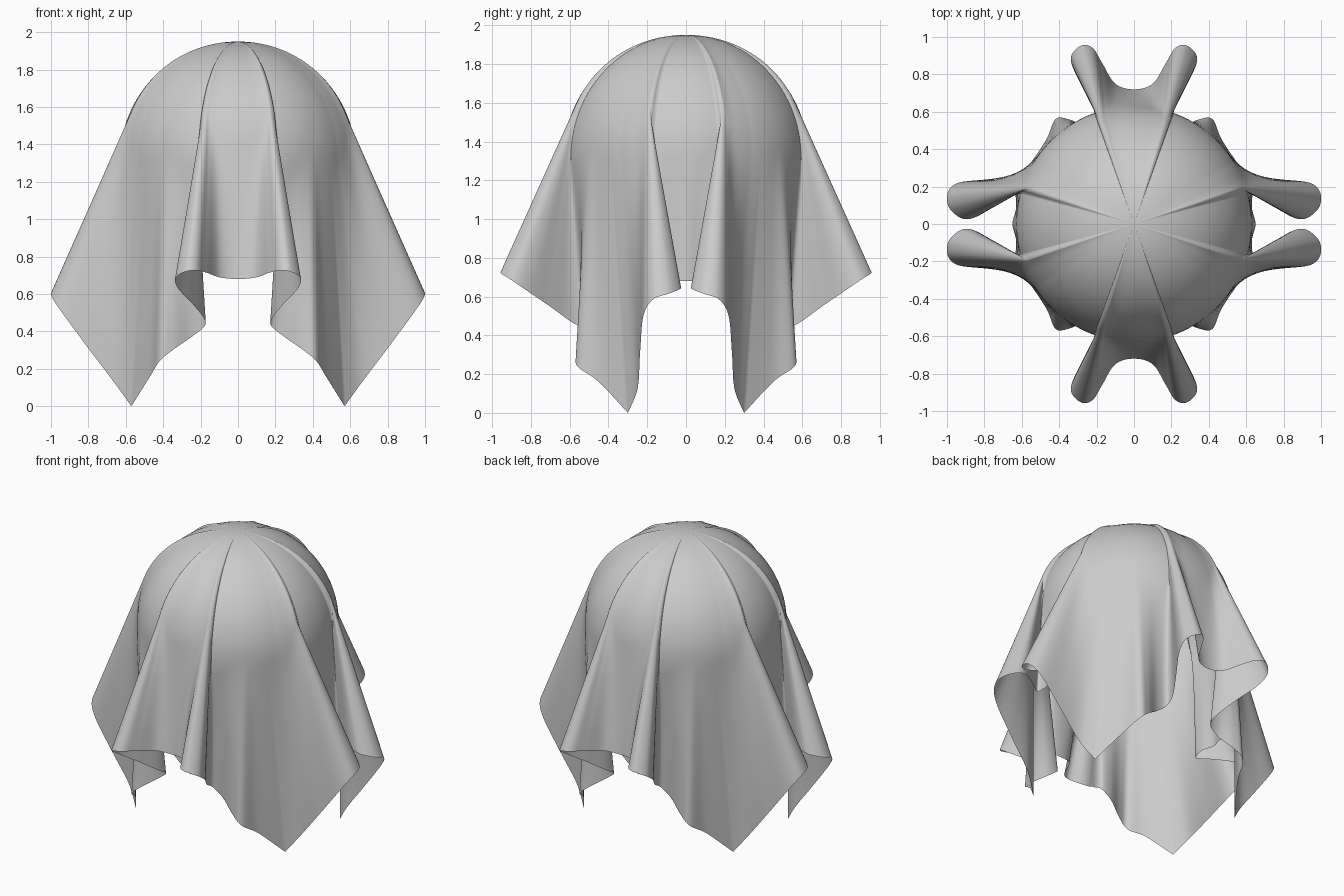
import bpy, bmesh, math
from mathutils import Vector

if "Cube" in bpy.data.objects:
    bpy.data.objects.remove(bpy.data.objects["Cube"])

R, CZ = 0.63, 1.32          # hidden ball under the cloth
ARC, FALL, STEPS = 22, 26, 8

# Hem of one quarter: x, y, z and the azimuth (from the front) where that strand leaves the ball
front_hem = [
    (0, -.72, .68, 0), (.10, -.75, .69, 9), (.17, -.86, .715, 14),
    (.22, -.94, .725, 16), (.28, -.955, .72, 17), (.335, -.90, .685, 18),
    (.32, -.82, .63, 19), (.25, -.71, .555, 19.5), (.185, -.60, .475, 20),
    (.178, -.53, .43, 22), (.25, -.52, .37, 27), (.35, -.56, .30, 34),
    (.42, -.56, .24, 39), (.47, -.45, .16, 44), (.57, -.30, 0, 52)]
side_hem = [
    (.57, -.30, 0, 52), (.66, -.25, .125, 58), (.80, -.237, .31, 66),
    (.94, -.22, .50, 70), (.995, -.17, .585, 71), (.99, -.09, .615, 72),
    (.92, -.03, .64, 73), (.84, -.04, .655, 73.5), (.72, -.12, .665, 74.5),
    (.645, -.17, .67, 76), (.63, -.09, .68, 82), (.65, 0, .68, 90)]


def spline(points, before, after):
    """Catmull-Rom samples through the points, with ghost end points."""
    p = [Vector(q) for q in [before] + points + [after]]
    out = []
    for i in range(1, len(p) - 2):
        a, b, c, d = p[i - 1:i + 3]
        for k in range(STEPS):
            t = k / STEPS
            out.append(0.5 * (2 * b + (c - a) * t + (2 * a - 5 * b + 4 * c - d) * t * t
                              + (3 * b - a - 3 * c + d) * t ** 3))
    return out + [p[-2]]


def strand(h):
    """Arc over the ball, then a straight tangent fall to the hem."""
    f = math.radians(h[3])
    ax, ay = math.sin(f), -math.cos(f)
    lift = max(0, math.hypot(h[0], h[1]) - 0.7) / 0.3
    r_end = R + 0.022 * lift                     # fold ridges stand off the ball
    a, b = ax * h[0] + ay * h[1], h[2] - CZ
    e = math.atan2(b, a) + math.acos(min(1, r_end / math.hypot(a, b)))
    pts = []
    for j in range(1, ARC + 1):
        t = j / ARC
        el = math.pi / 2 + (e - math.pi / 2) * t
        r = R + (r_end - R) * t * t * (3 - 2 * t)
        pts.append(Vector((ax * r * math.cos(el), ay * r * math.cos(el), CZ + r * math.sin(el))))
    start, end = pts[-1], Vector(h[:3])
    pts += [start.lerp(end, j / FALL) for j in range(1, FALL + 1)]
    return pts


# Quarter of the cloth
g1, g2 = front_hem[1], side_hem[-2]
hem = spline(front_hem, (-g1[0], g1[1], g1[2], -g1[3]), front_hem[-1])[:-1]
hem += spline(side_hem, side_hem[0], (g2[0], -g2[1], g2[2], 180 - g2[3]))

bm = bmesh.new()
pole = bm.verts.new((0, 0, CZ + R))
cols = [[bm.verts.new(p) for p in strand(h)] for h in hem]
for c, d in zip(cols, cols[1:]):
    bm.faces.new((pole, c[0], d[0]))
    for j in range(len(c) - 1):
        bm.faces.new((c[j], c[j + 1], d[j + 1], d[j]))
for v in cols[0]:
    v.co.x = 0
for v in cols[-1]:
    v.co.y = 0
for f in bm.faces:
    f.smooth = True

mesh = bpy.data.meshes.new("draped_cloth")
bm.to_mesh(mesh)
bm.free()
cloth = bpy.data.objects.new("draped_cloth", mesh)
bpy.context.collection.objects.link(cloth)

# Mirror to the other three quarters
mirror = cloth.modifiers.new("quarters", 'MIRROR')
mirror.use_axis = (True, True, False)
mirror.use_mirror_merge = True
mirror.merge_threshold = 0.0005
